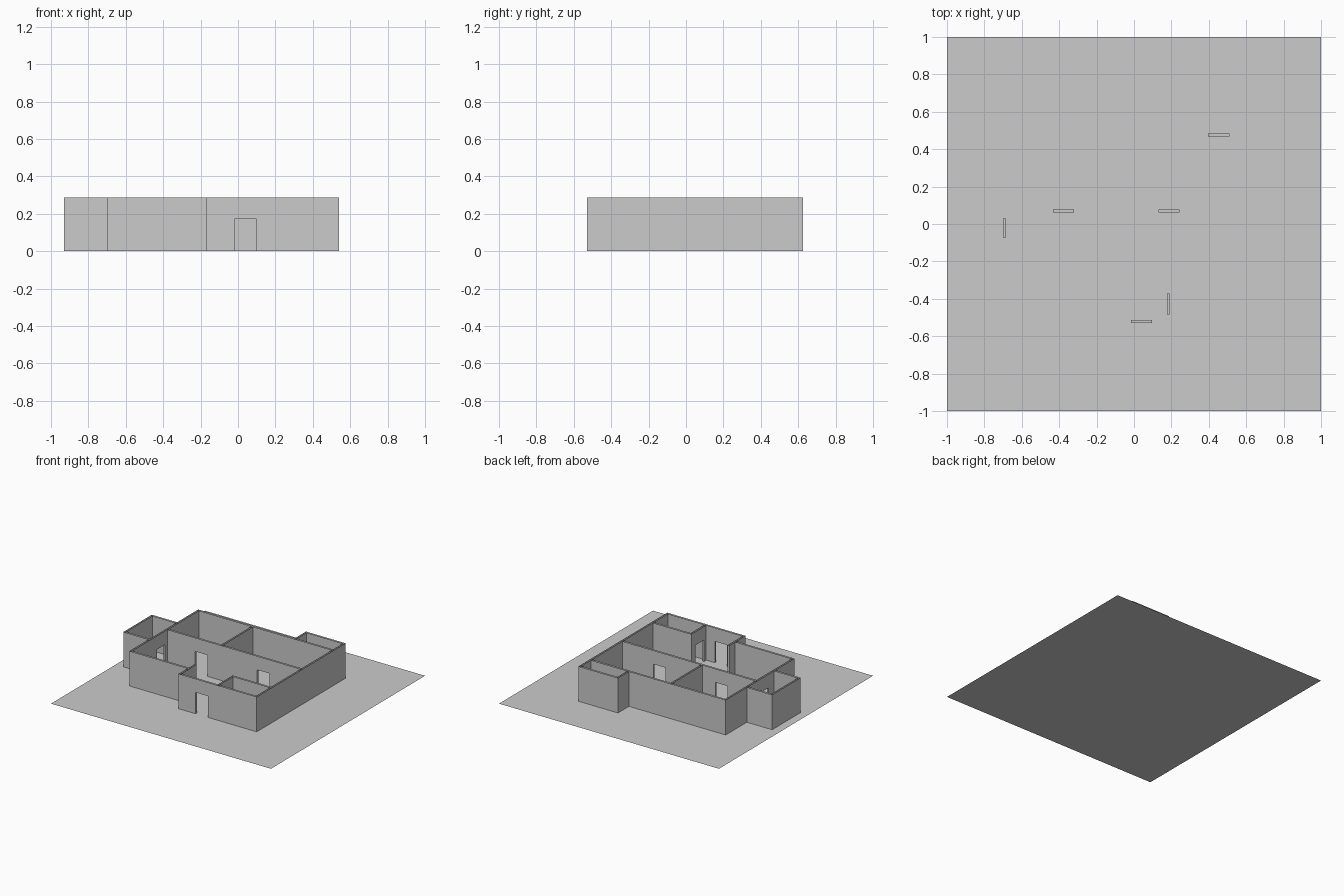
import bpy, bmesh

if "Cube" in bpy.data.objects:
    bpy.data.objects.remove(bpy.data.objects["Cube"])

H, DOOR_H, T = 0.287, 0.175, 0.015   # wall height, door height, wall thickness

# Floor slab sheet
bpy.ops.mesh.primitive_plane_add(size=2, location=(0, 0, 0))
bpy.context.object.name = "floor"


def along_x(y, x0, x1):
    """Wall strip running in x, its lower edge at y."""
    return (x0, x1, y, y + T)


def along_y(x, y0, y1):
    """Wall strip running in y, its left edge at x."""
    return (x, x + T, y0, y1)


L, R, F, B = -0.70, 0.54, -0.528, 0.484      # main outline
MID = 0.062

walls = [
    along_y(R - T, F, 0.626),                # right side
    along_x(F, -0.17, R),                    # front, entrance part
    along_y(-0.17, F, -0.32),                # entrance return
    along_x(-0.41, L, -0.17),                # front, set back part
    along_y(L, -0.41, B),                    # left side
    along_x(B - T, L, R),                    # back
    along_x(MID, L, R),                      # middle partition
    along_y(-0.205, MID, B),                 # bedroom divider
    along_y(0.176, F, -0.32),                # small front room
    along_x(-0.32 - T, 0.176, R),
    along_y(-0.93, -0.16, 0.21),             # left annex
    along_x(-0.16, -0.93, L),
    along_x(0.21 - T, -0.93, L),
    along_y(0.18, B, 0.626),                 # back annex
    along_x(0.626 - T, 0.18, R),
]
doors = [
    along_x(F, -0.015, 0.097),
    along_x(MID, -0.433, -0.32),
    along_x(MID, 0.131, 0.243),
    along_x(B - T, 0.396, 0.51),
    along_y(L, -0.072, 0.03),
    along_y(0.176, -0.484, -0.372),
]

# Merge the strips on a shared grid; each cell stores the height its wall starts at
rects = walls + doors
xs = sorted({round(v, 4) for r in rects for v in r[:2]})
ys = sorted({round(v, 4) for r in rects for v in r[2:]})


def inside(r, x, y):
    return r[0] < x < r[1] and r[2] < y < r[3]


def start(i, j):
    if not (0 <= i < len(xs) - 1 and 0 <= j < len(ys) - 1):
        return H
    x, y = (xs[i] + xs[i + 1]) / 2, (ys[j] + ys[j + 1]) / 2
    if any(inside(d, x, y) for d in doors):
        return DOOR_H
    return 0 if any(inside(w, x, y) for w in walls) else H


bm = bmesh.new()


def face(pts):
    bm.faces.new([bm.verts.new(p) for p in pts])


for i in range(len(xs) - 1):
    for j in range(len(ys) - 1):
        z = start(i, j)
        if z == H:
            continue
        x0, x1, y0, y1 = xs[i], xs[i + 1], ys[j], ys[j + 1]
        # Side faces only where the neighbouring cell starts higher
        for di, dj, a, b in ((0, -1, (x0, y0), (x1, y0)), (1, 0, (x1, y0), (x1, y1)),
                             (0, 1, (x1, y1), (x0, y1)), (-1, 0, (x0, y1), (x0, y0))):
            n = start(i + di, j + dj)
            if n > z:
                face([(*a, z), (*b, z), (*b, n), (*a, n)])
        # Underside of the door lintel
        if z == DOOR_H:
            face([(x0, y0, z), (x0, y1, z), (x1, y1, z), (x1, y0, z)])

bmesh.ops.remove_doubles(bm, verts=bm.verts, dist=1e-5)
bmesh.ops.dissolve_limit(bm, angle_limit=0.01, verts=bm.verts, edges=bm.edges)
mesh = bpy.data.meshes.new("walls")
bm.to_mesh(mesh)
bm.free()
bpy.context.collection.objects.link(bpy.data.objects.new("walls", mesh))
